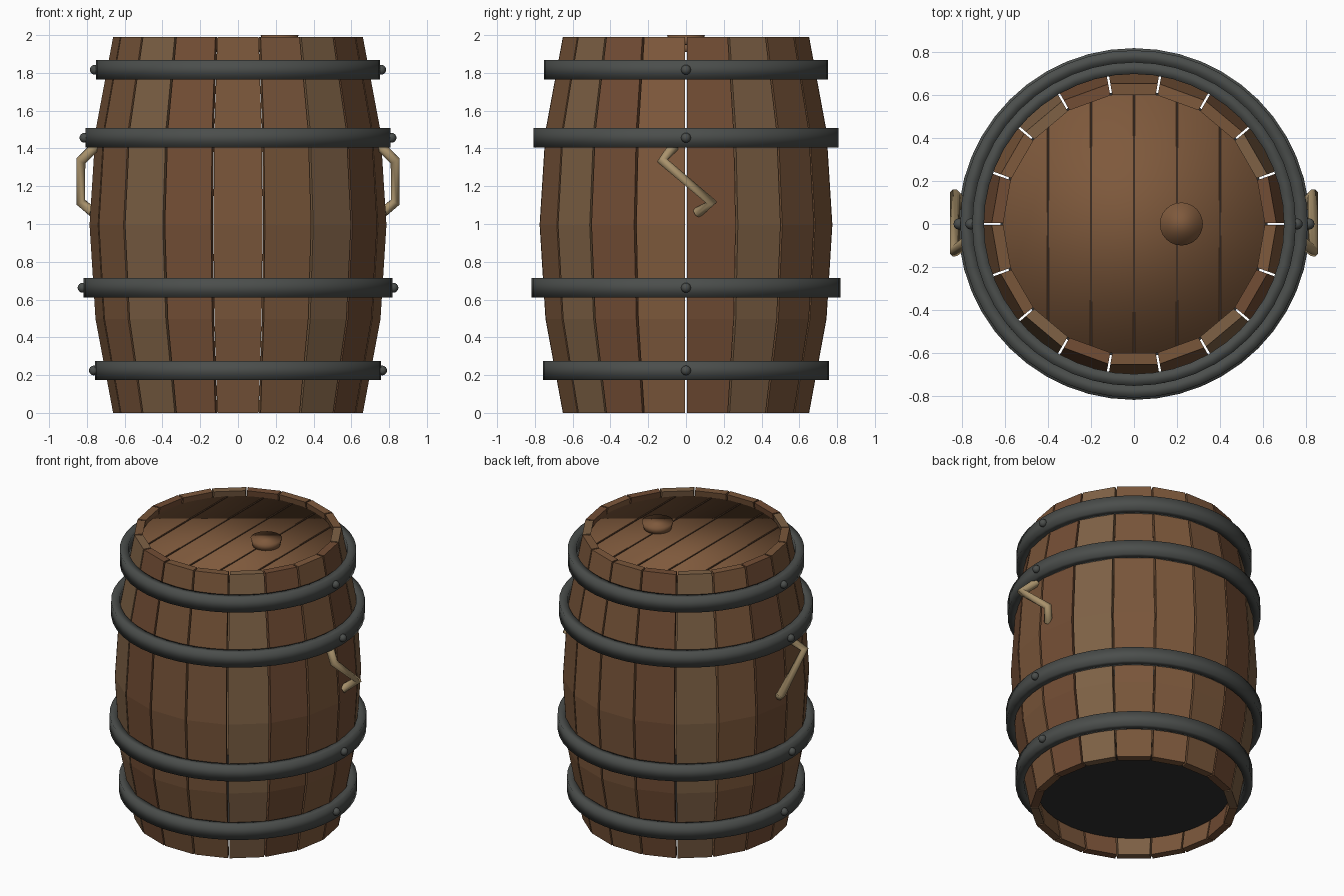
import bpy, bmesh, math
from mathutils import Matrix

if "Cube" in bpy.data.objects:
    bpy.data.objects.remove(bpy.data.objects["Cube"])


def mat(name, rgb):
    m = bpy.data.materials.new(name)
    m.diffuse_color = (*rgb, 1)
    m.use_nodes = True
    m.node_tree.nodes["Principled BSDF"].inputs["Base Color"].default_value = m.diffuse_color
    return m


def obj_from_bm(name, bm, material, smooth=False):
    bmesh.ops.recalc_face_normals(bm, faces=bm.faces[:])
    me = bpy.data.meshes.new(name)
    bm.to_mesh(me)
    bm.free()
    for p in me.polygons:
        p.use_smooth = smooth
    me.materials.append(material)
    ob = bpy.data.objects.new(name, me)
    bpy.context.collection.objects.link(ob)
    return ob


def cone(name, r1, r2, z1, z2, x, seg, material):
    bm = bmesh.new()
    bmesh.ops.create_cone(bm, cap_ends=True, segments=seg, radius1=r1, radius2=r2, depth=z2 - z1,
                          matrix=Matrix.Translation((x, 0, (z1 + z2) / 2)))
    return obj_from_bm(name, bm, material, True)


woods = [mat("wood_red", (0.17, 0.075, 0.035)), mat("wood_mid", (0.19, 0.092, 0.042)),
         mat("wood_light", (0.21, 0.12, 0.06)), mat("wood_warm", (0.21, 0.10, 0.045))]
groove_mat = mat("groove_wood", (0.055, 0.028, 0.014))
iron = mat("iron", (0.07, 0.076, 0.072))
rope = mat("handle_tan", (0.40, 0.29, 0.15))
dark = mat("dark_bottom", (0.03, 0.03, 0.03))

# Staves: flat planks with a bulged side profile (z, outer apothem)
N, THICK, HALF = 18, 0.053, math.radians(9.55)
PROFILE = [(0, 0.652), (0.4975, 0.744), (0.995, 0.775), (1.4925, 0.744), (1.99, 0.652)]
TONES = [0, 2, 1, 3, 1, 0, 2, 3, 0, 1, 1, 2, 0, 1, 1, 2, 0, 3]


def stave(i):
    bm = bmesh.new()
    rot = Matrix.Rotation(2 * math.pi * (i + 0.5) / N, 4, 'Z')
    rings = []
    for z, r in PROFILE:
        pts = []
        for rad, s in ((r, -1), (r, 1), (r - THICK, 1), (r - THICK, -1)):
            pts.append(bm.verts.new((rad, s * rad * math.tan(HALF), z)))
        rings.append(pts)
    for a, b in zip(rings, rings[1:]):
        for k in range(4):
            bm.faces.new((a[k], a[(k + 1) % 4], b[(k + 1) % 4], b[k]))
    bm.faces.new(rings[0])
    bm.faces.new(rings[-1])
    bm.transform(rot)
    obj_from_bm(f"stave_{i + 1}", bm, woods[TONES[i]])


for i in range(N):
    stave(i)


# Hoops: rectangular section rings, with a rivet on each side
def hoop(i, R, z0, z1, seg=48):
    bm = bmesh.new()
    section = [(R - 0.055, z0), (R, z0), (R, z1), (R - 0.055, z1)]
    rings = []
    for s in range(seg):
        a = 2 * math.pi * s / seg
        rings.append([bm.verts.new((r * math.cos(a), r * math.sin(a), z)) for r, z in section])
    for s in range(seg):
        a, b = rings[s], rings[(s + 1) % seg]
        for k in range(4):
            bm.faces.new((a[k], b[k], b[(k + 1) % 4], a[(k + 1) % 4]))
    obj_from_bm(f"hoop_{i}", bm, iron, True)
    for side, sx in (("right", 1), ("left", -1)):
        bm = bmesh.new()
        bmesh.ops.create_uvsphere(bm, u_segments=12, v_segments=8, radius=0.026,
                                  matrix=Matrix.Translation((sx * (R + 0.006), 0, (z0 + z1) / 2)))
        obj_from_bm(f"rivet_{i}_{side}", bm, iron, True)


for i, h in enumerate([(0.757, 0.174, 0.275), (0.817, 0.612, 0.713),
                       (0.807, 1.406, 1.507), (0.752, 1.766, 1.867)], 1):
    hoop(i, *h)

# Lid with dark plank seams, bung, and recessed bottom
LID_R, LID_Z = 0.61, 1.95
cone("lid", LID_R, LID_R, LID_Z - 0.04, LID_Z, 0, 48, woods[3])
for i, x in enumerate((-0.4, -0.2, 0, 0.2, 0.4), 1):
    bm = bmesh.new()
    length = 2 * math.sqrt(LID_R ** 2 - x * x) - 0.02
    bmesh.ops.create_cube(bm, size=1, matrix=Matrix.Translation((x, 0, LID_Z)) @
                          Matrix.Diagonal((0.01, length, 0.006, 1)))
    obj_from_bm(f"lid_seam_{i}", bm, groove_mat)
cone("bung", 0.085, 0.1, LID_Z - 0.01, 2.0, 0.22, 24, woods[3])
bm = bmesh.new()
bmesh.ops.create_circle(bm, cap_ends=True, segments=48, radius=0.62,
                        matrix=Matrix.Translation((0, 0, 0.13)))
obj_from_bm("bottom_head", bm, dark)

# Slanted side handles, mirrored left and right
PATH = [(0.755, -0.065, 1.41), (0.832, -0.125, 1.335), (0.832, 0.135, 1.115), (0.765, 0.06, 1.06)]
for side, sx in (("right", 1), ("left", -1)):
    cu = bpy.data.curves.new(f"handle_{side}", 'CURVE')
    cu.dimensions = '3D'
    cu.bevel_depth = 0.028
    cu.bevel_resolution = 2
    cu.use_fill_caps = True
    sp = cu.splines.new('POLY')
    sp.points.add(len(PATH) - 1)
    for p, (x, y, z) in zip(sp.points, PATH):
        p.co = (sx * x, y, z, 1)
    cu.materials.append(rope)
    bpy.context.collection.objects.link(bpy.data.objects.new(f"handle_{side}", cu))
